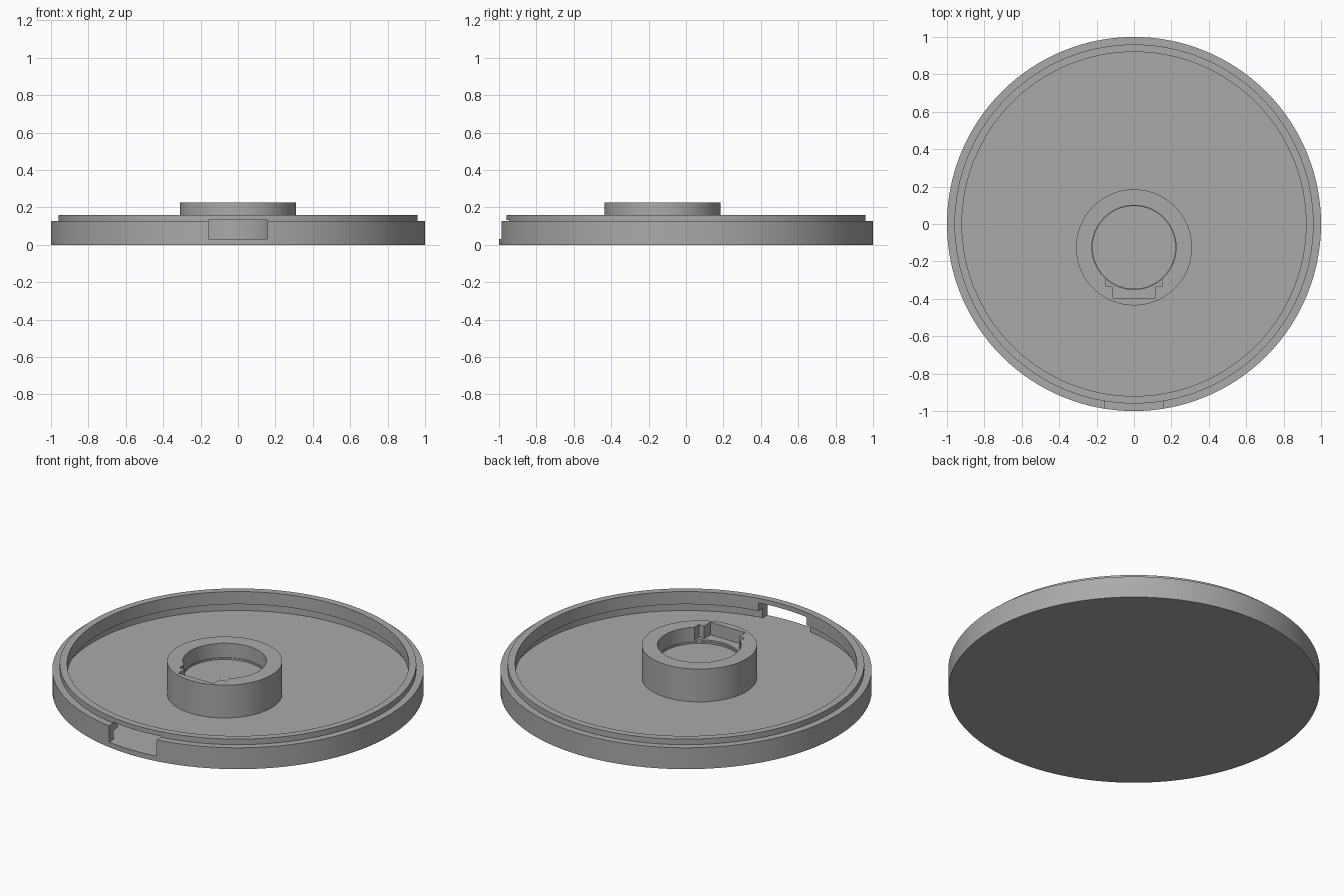
import bpy, bmesh, math

old = bpy.data.objects.get("Cube")
if old:
    bpy.data.objects.remove(old, do_unlink=True)

GREY = (0.4, 0.4, 0.4, 1)
grey = bpy.data.materials.new("plain grey")
grey.use_nodes = True
grey.diffuse_color = GREY
grey.node_tree.nodes["Principled BSDF"].inputs["Base Color"].default_value = GREY


def finish(name, bm):
    bmesh.ops.recalc_face_normals(bm, faces=bm.faces)
    mesh = bpy.data.meshes.new(name)
    bm.to_mesh(mesh)
    bm.free()
    mesh.materials.append(grey)
    ob = bpy.data.objects.new(name, mesh)
    bpy.context.collection.objects.link(ob)
    return ob


def lathe(name, profile, y=0, steps=128):
    """Turn an (r, z) profile that starts and ends on the axis."""
    bm = bmesh.new()
    verts = [bm.verts.new((r, 0, z)) for r, z in profile]
    edges = [bm.edges.new(pair) for pair in zip(verts, verts[1:])]
    bmesh.ops.spin(bm, geom=verts + edges, cent=(0, 0, 0), axis=(0, 0, 1),
                   angle=math.tau, steps=steps, use_duplicate=False)
    bmesh.ops.remove_doubles(bm, verts=bm.verts, dist=1e-4)
    bmesh.ops.translate(bm, verts=bm.verts, vec=(0, y, 0))
    return finish(name, bm)


def cut_box(target, name, half_x, y0, y1, z0, z1):
    """Subtract a box centred on x = 0."""
    bm = bmesh.new()
    bmesh.ops.create_cube(bm, size=1)
    bmesh.ops.scale(bm, verts=bm.verts, vec=(2 * half_x, y1 - y0, z1 - z0))
    bmesh.ops.translate(bm, verts=bm.verts, vec=(0, (y0 + y1) / 2, (z0 + z1) / 2))
    cutter = finish(name, bm)
    mod = target.modifiers.new(name, 'BOOLEAN')
    mod.operation, mod.solver, mod.object = 'DIFFERENCE', 'EXACT', cutter
    bpy.context.view_layer.objects.active = target
    bpy.ops.object.modifier_apply(modifier=name)
    bpy.data.objects.remove(cutter, do_unlink=True)


def smooth(ob):
    bpy.ops.object.select_all(action='DESELECT')
    ob.select_set(True)
    bpy.context.view_layer.objects.active = ob
    bpy.ops.object.shade_smooth_by_angle(angle=math.radians(30))


# Shallow dish: shouldered rim with a raised lip and an undercut groove
FLOOR = 0.03
dish = lathe("dish", [(0, 0), (1, 0), (1, 0.127), (0.96, 0.127), (0.96, 0.16),
                      (0.92, 0.16), (0.92, 0.085), (0.957, 0.085),
                      (0.957, FLOOR), (0, FLOOR)])
# Window through the front of the rim, bridged by the lip
cut_box(dish, "rim_window", 0.157, -1.1, -0.85, FLOOR, 0.133)

# Off-centre hub with a blind round socket and a tiny inner ledge
SEAT = 0.13
hub = lathe("hub", [(0, 0.015), (0.31, 0.015), (0.31, 0.225), (0.225, 0.225),
                    (0.225, SEAT + 0.01), (0.221, SEAT + 0.01), (0.221, SEAT),
                    (0, SEAT)], y=-0.125)
# Stepped key notch at the front of the socket
cut_box(hub, "notch_ears", 0.15, -0.335, -0.25, SEAT + 0.02, 0.3)
cut_box(hub, "notch", 0.115, -0.395, -0.25, SEAT + 0.02, 0.3)

for part in (dish, hub):
    smooth(part)
